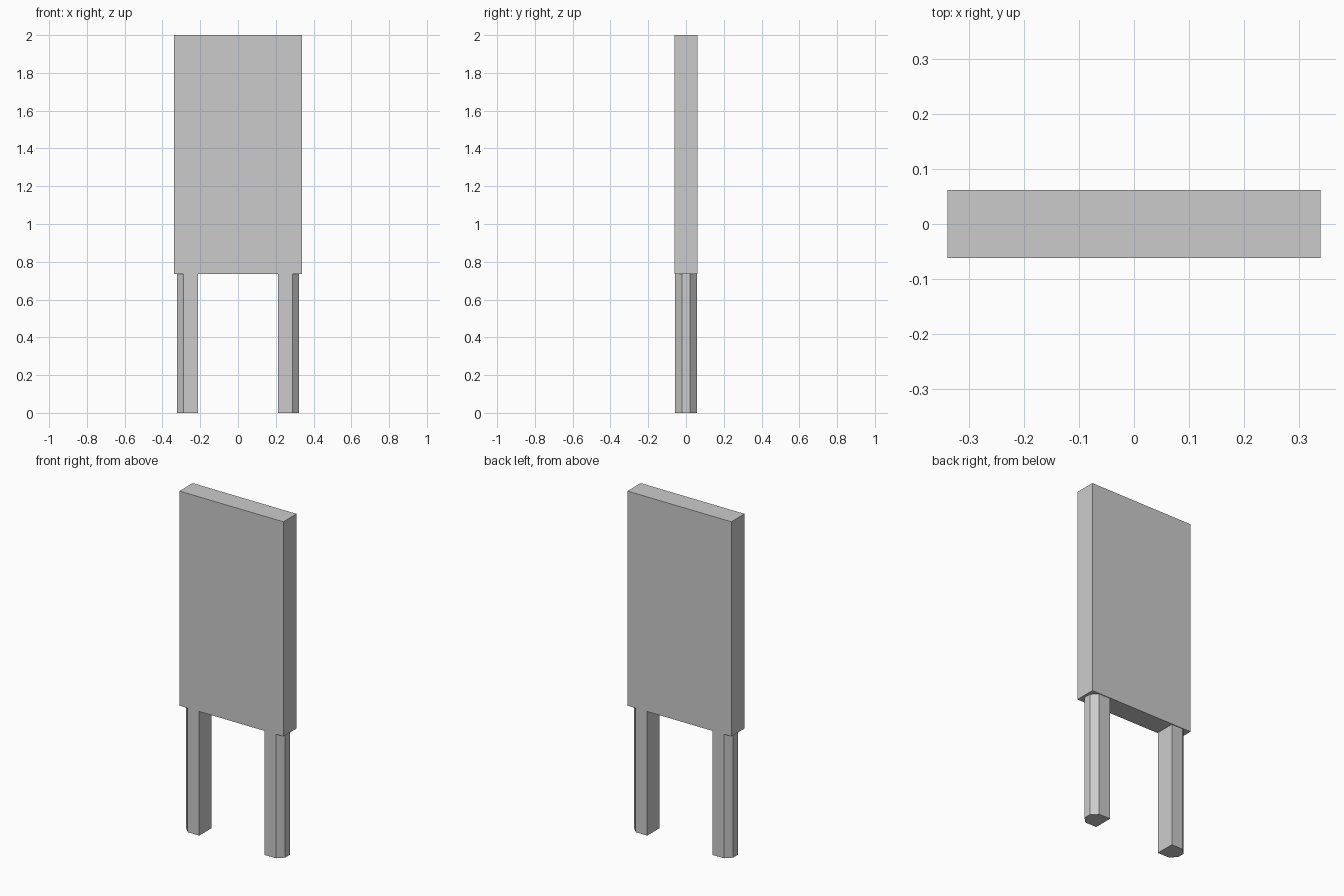
import bpy
import bmesh

if "Cube" in bpy.data.objects:
    bpy.data.objects.remove(bpy.data.objects["Cube"])


def prism(name, profile, z0, z1):
    """Extrude a counter-clockwise xy profile from z0 up to z1."""
    bm = bmesh.new()
    base = bm.faces.new([bm.verts.new((x, y, z0)) for x, y in profile])
    top = bmesh.ops.extrude_face_region(bm, geom=[base], use_keep_orig=True)["geom"]
    bmesh.ops.translate(bm, vec=(0, 0, z1 - z0),
                        verts=[v for v in top if isinstance(v, bmesh.types.BMVert)])
    bmesh.ops.recalc_face_normals(bm, faces=bm.faces)
    mesh = bpy.data.meshes.new(name)
    bm.to_mesh(mesh)
    bm.free()
    obj = bpy.data.objects.new(name, mesh)
    bpy.context.collection.objects.link(obj)
    return obj


PANEL_W, PANEL_D = 0.339, 0.0615      # panel half sizes
PANEL_BOTTOM, TOP = 0.734, 2.0
LEG_IN, LEG_OUT, LEG_D = 0.213, 0.323, 0.057
CHAMFER = 0.035

# Tall flat board
prism("panel", [(-PANEL_W, -PANEL_D), (PANEL_W, -PANEL_D),
                (PANEL_W, PANEL_D), (-PANEL_W, PANEL_D)], PANEL_BOTTOM, TOP)

# Posts: square inside, both outer corners chamfered
leg_profile = [(LEG_IN, -LEG_D), (LEG_OUT - CHAMFER, -LEG_D),
               (LEG_OUT, -LEG_D + CHAMFER), (LEG_OUT, LEG_D - CHAMFER),
               (LEG_OUT - CHAMFER, LEG_D), (LEG_IN, LEG_D)]
for name, side in (("right_leg", 1), ("left_leg", -1)):
    prism(name, [(side * x, y) for x, y in leg_profile], 0.0, PANEL_BOTTOM)
